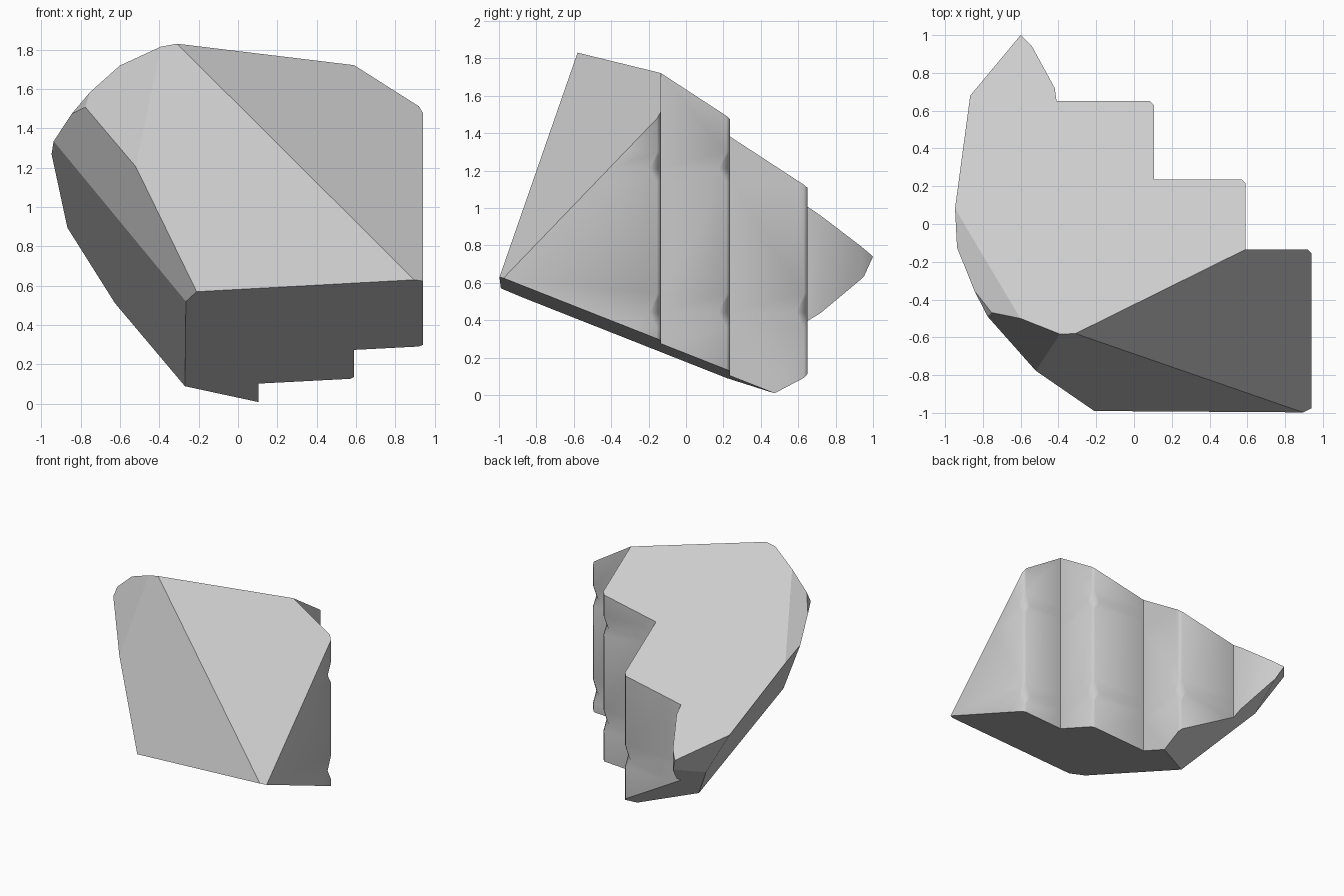
import bpy, bmesh
from mathutils import Vector

cube = bpy.data.objects.get("Cube")
if cube:
    bpy.data.objects.remove(cube, do_unlink=True)

stone = bpy.data.materials.new("grey_stone")
stone.use_nodes = True
grey = (0.6, 0.6, 0.6, 1)
stone.diffuse_color = grey
stone.node_tree.nodes["Principled BSDF"].inputs["Base Color"].default_value = grey


def stair_profile(chip):
    """Plan outline: three stepped columns with chamfered outer corners, and a rear spur."""
    pts = [(-2, -2), (0.94, -2)]
    columns = [(0.94, -0.135, 0.59), (0.59, 0.235, 0.105), (0.105, 0.65, -0.41)]
    for x, y, inner_x in columns:
        w = 0.02 + chip
        pts += [(x, y - w), (x - w, y), (inner_x, y)]
    return pts + [(-0.42, 0.72), (-0.54, 0.94), (-0.7, 1.1), (-2, 1.1)]


# Stepped prism, with chipped corners at two heights
levels = [(-0.5, 0), (0.36, 0), (0.44, 0.04), (0.54, 0), (1.14, 0), (1.21, 0.04), (1.3, 0), (2.5, 0)]
bm = bmesh.new()
rings = [[bm.verts.new((x, y, z)) for x, y in stair_profile(chip)] for z, chip in levels]
n = len(rings[0])
for low, high in zip(rings, rings[1:]):
    for i in range(n):
        j = (i + 1) % n
        bm.faces.new((low[i], low[j], high[j], high[i])).smooth = True
bm.faces.new(rings[0][::-1])
bm.faces.new(rings[-1])

# Cleaved facets, each through three points
facets = {
    "top": [(-0.31, -0.58, 1.83), (0.6, -0.13, 1.72), (-0.6, 1.0, 0.74)],
    "bottom": [(-0.21, -0.99, 0.57), (0.93, -0.13, 0.29), (0.1, 0.47, 0.01)],
    "front": [(-0.21, -0.99, 0.57), (-0.31, -0.58, 1.83), (0.87, -1.0, 0.62)],
    "front_left": [(-0.31, -0.58, 1.83), (0.6, -0.13, 1.72), (0.93, -0.14, 1.5)],
    "front_right": [(-0.21, -0.99, 0.57), (-0.77, -0.5, 1.51), (-0.95, -0.1, 1.33)],
    "brow": [(-0.53, -0.76, 1.23), (-0.4, -0.58, 1.81), (-0.6, -0.5, 1.72)],
    "shoulder": [(-0.6, -0.5, 1.72), (-0.95, 0.09, 1.265), (-0.84, -0.36, 1.48)],
    "shoulder_chip": [(-0.77, -0.5, 1.51), (-0.75, -0.47, 1.59), (-0.84, -0.36, 1.48)],
    "lower_right": [(-0.27, 0.22, 0.09), (-0.95, 0.09, 1.27), (-0.87, 0.68, 0.9)],
    "lower_back": [(-0.27, 0.22, 0.09), (0.1, 0.47, 0.01), (-0.4, 0.65, 0.39)],
    "back_right": [(-0.87, 0.68, 0.9), (-0.6, 1.0, 0.74), (-0.65, 0.64, 0.55)],
}
inside = Vector((0, -0.1, 0.8))
for points in facets.values():
    a, b, c = map(Vector, points)
    normal = (b - a).cross(c - a).normalized()
    if normal.dot(inside - a) > 0:
        normal.negate()
    cut = bmesh.ops.bisect_plane(bm, geom=bm.verts[:] + bm.edges[:] + bm.faces[:], dist=1e-5,
                                 plane_co=a, plane_no=normal, clear_outer=True)
    rim = [e for e in bm.edges if e.is_boundary]
    for face in bmesh.ops.holes_fill(bm, edges=rim, sides=0)["faces"]:
        face.smooth = False

# Columns shade softly around their corners; inner corners and facets stay crisp
bmesh.ops.recalc_face_normals(bm, faces=bm.faces[:])
for e in bm.edges:
    e.smooth = all(f.smooth for f in e.link_faces) and e.calc_face_angle(3) < 0.9

mesh = bpy.data.meshes.new("rock_chunk")
bm.to_mesh(mesh)
bm.free()
mesh.materials.append(stone)
rock = bpy.data.objects.new("rock_chunk", mesh)
bpy.context.collection.objects.link(rock)
